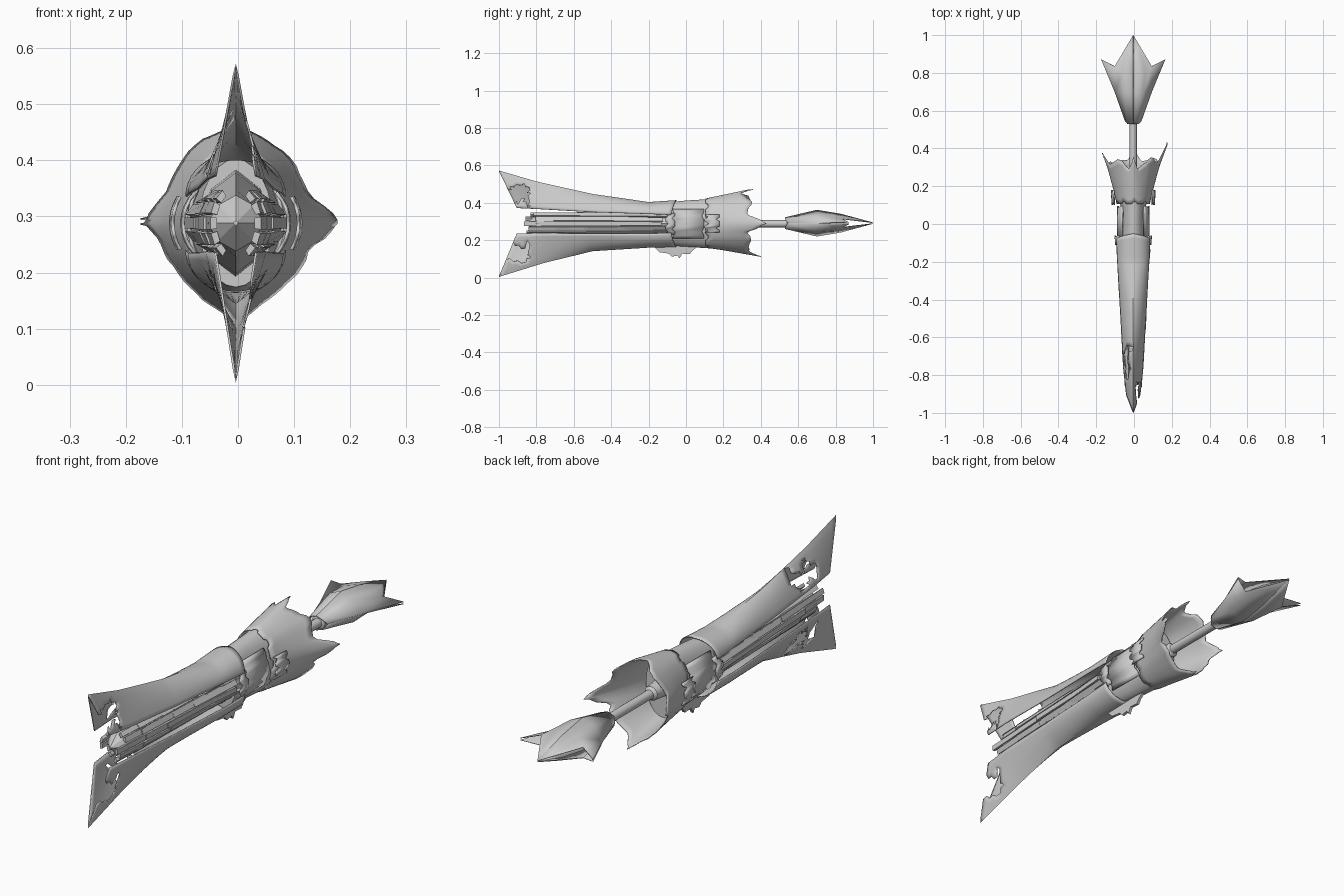
import bpy, bmesh, math, random
from mathutils import Vector

if "Cube" in bpy.data.objects:
    bpy.data.objects.remove(bpy.data.objects["Cube"])

random.seed(4)
CX, CZ = -0.004, 0.288
hull_grey = bpy.data.materials.new("hull grey")
hull_grey.diffuse_color = (0.6, 0.6, 0.6, 1)
hull_grey.use_nodes = True
hull_grey.node_tree.nodes["Principled BSDF"].inputs["Base Color"].default_value = hull_grey.diffuse_color


def lerp_table(table, t):
    """Piecewise linear lookup in rows of (t, value, ...)."""
    if t <= table[0][0]:
        return table[0][1:]
    for a, b in zip(table, table[1:]):
        if t <= b[0]:
            f = (t - a[0]) / (b[0] - a[0])
            return tuple(p + (q - p) * f for p, q in zip(a[1:], b[1:]))
    return table[-1][1:]


def make(name, verts, faces, thick=0.0, drop=None, angle=35, outward=True):
    me = bpy.data.meshes.new(name)
    me.from_pydata([tuple(v) for v in verts], [], faces)
    bm = bmesh.new()
    bm.from_mesh(me)
    if outward:
        bmesh.ops.recalc_face_normals(bm, faces=bm.faces)
    if drop:
        bmesh.ops.triangulate(bm, faces=bm.faces)
        gone = [f for f in bm.faces if drop(f.calc_center_median())]
        bmesh.ops.delete(bm, geom=gone, context='FACES')
    bm.to_mesh(me)
    bm.free()
    me.materials.append(hull_grey)
    ob = bpy.data.objects.new(name, me)
    bpy.context.collection.objects.link(ob)
    if thick:
        mod = ob.modifiers.new("thickness", 'SOLIDIFY')
        mod.thickness = thick
        mod.offset = 0
    bpy.ops.object.select_all(action='DESELECT')
    ob.select_set(True)
    bpy.context.view_layer.objects.active = ob
    bpy.ops.object.shade_smooth_by_angle(angle=math.radians(angle))
    return ob


def grid(rows, closed=False, caps=False):
    n = len(rows[0])
    verts = [p for r in rows for p in r]
    faces = [(i * n + j, i * n + (j + 1) % n, (i + 1) * n + (j + 1) % n, (i + 1) * n + j)
             for i in range(len(rows) - 1) for j in range(n if closed else n - 1)]
    if caps:
        faces += [tuple(range(n))[::-1], tuple(range((len(rows) - 1) * n, len(rows) * n))]
    return verts, faces


def ring(y, a, b, n, power=1.0, turn=0.0):
    """Rounded diamond or ellipse cross-section."""
    pts = []
    for k in range(n):
        t = 2 * math.pi * k / n + turn
        c, s = math.cos(t), math.sin(t)
        pts.append((CX + a * math.copysign(abs(c) ** power, c), y,
                    CZ + b * math.copysign(abs(s) ** power, s)))
    return pts


# Hull shells: blade-like at the front, rounding into an arch at the back
# columns: t, ridge y, ridge z, edge y, edge z, half width, roundness
upper = [(0, -1, .57, -.905, .372, .036, 0), (.2, -.8, .512, -.78, .366, .05, .15),
         (.5, -.5, .445, -.5, .35, .066, .5), (.85, -.2, .402, -.2, .34, .083, 1),
         (1, -.05, .412, -.08, .335, .088, 1)]
lower = [(0, -1, .006, -.905, .236, .036, 0), (.22, -.76, .08, -.76, .238, .052, .15),
         (.5, -.5, .143, -.5, .235, .066, .5), (.85, -.2, .162, -.2, .235, .083, 1),
         (1, -.05, .165, -.08, .24, .088, 1)]


def shell(name, table, drop):
    rows, n = [], 10
    for i in range(41):
        ry, rz, ey, ez, w, rnd = lerp_table(table, i / 40)
        row = []
        for j in range(-n, n + 1):
            s = abs(j) / n
            fx = s * (1 - rnd) + math.sin(s * math.pi / 2) * rnd
            fz = s * (1 - rnd) + (1 - math.cos(s * math.pi / 2)) * rnd
            row.append((CX + math.copysign(w * fx, j), ry + (ey - ry) * s, rz + (ez - rz) * fz))
        rows.append(row)
    v, f = grid(rows)
    make(name, v, f, .004, drop)


def torn(c):
    """Ragged openings, on different stretches of each flank."""
    h = abs(c.z - CZ)
    wave = .018 * math.sin(c.y * 55) + .01 * math.sin(c.y * 121)
    if c.x > CX + .003:
        return -.96 < c.y < -.84 and .11 + wave < h < .20 + wave * .5
    if c.x < CX - .003:
        return -.82 < c.y < -.64 and .10 + wave < h < .165 + wave
    return False


shell("upper_hull", upper, torn)
shell("lower_hull", lower, torn)

# Inner core with a faceted nose
rows = [ring(y, a, b, 8, 1.3) for y, a, b in
        [(-.85, .004, .004), (-.80, .05, .05), (-.6, .052, .06),
         (-.2, .068, .09), (.0, .07, .1)]]
make("core", *grid(rows, True, True), angle=20)

# Overlapping lengthwise slats in the side channels
verts, faces = [], []
for start, end, r0, r1, rz in [(-.86, -.5, .046, .066, .068), (-.74, -.3, .058, .075, .068),
                               (-.56, -.15, .068, .083, .064), (-.38, -.08, .076, .093, .058)]:
    for side in (0, math.pi):
        for k in range(5):
            mid = side + math.radians((k - 2) * 25)
            y0, y1 = start + random.uniform(-.01, .06), end + random.uniform(-.06, .02)
            base = len(verts)
            for y, r in ((y0, r0), (y1, r1)):
                for da, dr in ((-.17, 0), (.17, 0), (.17, -.012), (-.17, -.012)):
                    verts.append((CX + (r + dr) * math.cos(mid + da), y,
                                  CZ + (rz + dr) * math.sin(mid + da)))
            faces += [tuple(base + i for i in q) for q in
                      ((0, 1, 2, 3), (7, 6, 5, 4), (0, 4, 5, 1), (1, 5, 6, 2),
                       (2, 6, 7, 3), (3, 7, 4, 0))]
make("side_slats", verts, faces)

# Waist between the hull and the flared skirt
rows = [ring(y, a, b, 24) for y, a, b in
        [(-.1, .066, .114), (0, .064, .124), (.1, .068, .13), (.16, .08, .134)]]
make("waist", *grid(rows, True, True))


def wrap_panel(name, y0, y1, r0, r1, rz, span, notch):
    """Curved side panels with a jagged end, one on each flank."""
    for label, side in (("right_", 0), ("left_", math.pi)):
        rows = []
        for i in range(2):
            row = []
            for k in range(9):
                t = side + math.radians(span) * (k / 4 - 1)
                y = (y0 + notch * (k % 3 == 1), y1 - notch * (k % 4 == 2))[i]
                r = (r0, r1)[i]
                row.append((CX + r * math.cos(t), y, CZ + rz * math.sin(t)))
            rows.append(row)
        make(label + name, *grid(rows), thick=.006)


wrap_panel("waist_panel", -.075, .095, .084, .082, .105, 48, .01)
wrap_panel("front_collar", -.11, -.06, .094, .096, .085, 40, .015)
wrap_panel("rear_collar", .10, .18, .112, .116, .1, 28, .02)

# Flared skirt ending in four uneven points
ends = [(0, .42), (14, .385), (22, .325), (45, .34), (62, .315), (74, .29), (90, .345),
        (106, .29), (118, .32), (135, .335), (158, .31), (180, .375), (200, .31),
        (225, .33), (250, .325), (270, .40), (290, .33), (315, .34), (338, .325),
        (346, .385), (360, .42)]
width = [(.1, .085), (.17, .10), (.3, .135), (.42, .180)]
height = [(.1, .132), (.14, .14), (.34, .182), (.42, .185)]
depth = [(.1, .125), (.2, .14), (.4, .175)]
rows = []
for i in range(9):
    row = []
    for k in range(72):
        deg = k * 5
        y = .105 + .012 * (k % 8 < 3) + (lerp_table(ends, deg)[0] - .105) * i / 8
        t = math.radians(deg)
        c, s = math.cos(t), math.sin(t)
        a = lerp_table(width, y)[0]
        b = lerp_table(height if s > 0 else depth, y)[0]
        p = 1.0 + .35 * i / 8
        row.append((CX + a * math.copysign(abs(c) ** p, c), y,
                    CZ + b * math.copysign(abs(s) ** p, s)))
    rows.append(row)
make("flared_skirt", *grid(rows, True), thick=.004)

# Rod joining the skirt to the tail
rows = [ring(y, r, r, 16) for y, r in
        [(.15, .04), (.24, .03), (.25, .019), (.54, .019), (.545, .03), (.57, .03)]]
make("tail_rod", *grid(rows, True, True))

# Dart tail: upper and lower skins with a long middle point and two side points
for name, sgn in (("tail_upper_skin", 1), ("tail_lower_skin", -1)):
    verts, faces = [], []
    for m in (1, -1):
        b = len(verts)
        pts = [(0, .53, .030), (.03, .53, .020), (.043, .545, 0), (0, .70, .070),
               (.055, .70, .045), (.098, .70, 0), (0, .83, .048), (.06, .80, .038),
               (.098, .835, .022), (.170, .872, .004), (0, 1.0, .002), (.037, .91, .020)]
        verts += [(CX + m * x, y, CZ + .003 + sgn * h) for x, y, h in pts]
        quads = [(0, 1, 4, 3), (1, 2, 5, 4), (3, 4, 7, 6), (4, 5, 8, 7), (5, 9, 8),
                 (6, 7, 11), (7, 8, 11), (6, 11, 10), (8, 10, 11)]
        faces += [tuple(b + i for i in (q if m * sgn > 0 else q[::-1])) for q in quads]
    make(name, verts, faces, .003, angle=25)

# Jagged keel fin under the waist
fin = [(-.17, .165), (-.14, .135), (-.09, .128), (-.075, .112), (-.045, .118), (-.035, .102),
       (-.02, .128), (.02, .125), (.035, .145), (.06, .165)]
rows = [[(CX + s * .006, y, z) for y, z in fin] for s in (-1, 1)]
n = len(fin)
v, f = grid(rows, True)
make("keel_fin", v, f + [tuple(range(n)), tuple(range(2 * n - 1, n - 1, -1))], angle=20)
